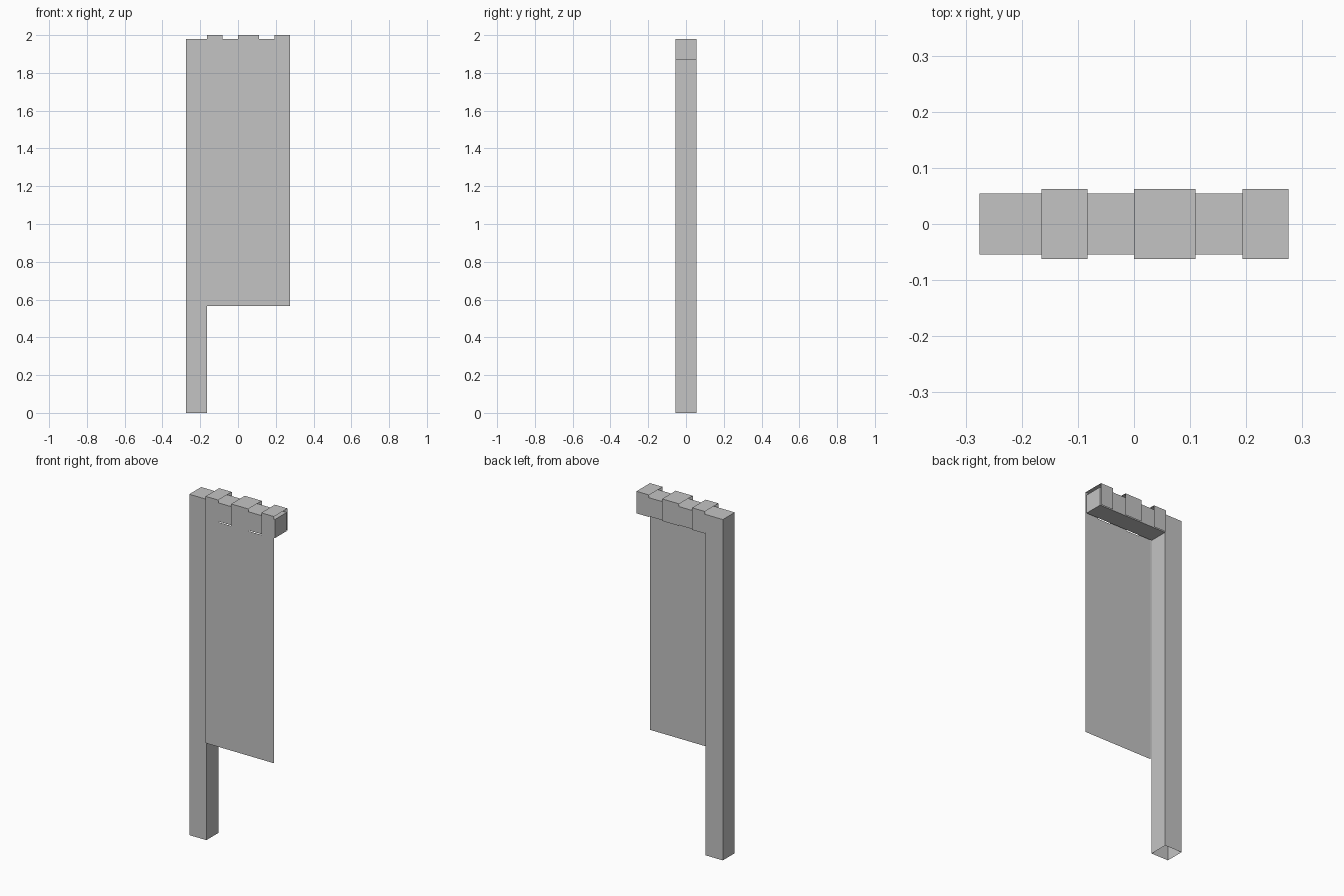
import bpy
import bmesh

cube = bpy.data.objects.get("Cube")
if cube:
    bpy.data.objects.remove(cube, do_unlink=True)

# Single flat colour
grey = bpy.data.materials.new("plain grey")
grey.use_nodes = True
colour = (0.55, 0.55, 0.55, 1)
grey.diffuse_color = colour
grey.node_tree.nodes["Principled BSDF"].inputs["Base Color"].default_value = colour

HALF = 0.0547          # half width of the pole and crossbar
WRAP = 0.062           # distance of the cloth from the bar's centre line
LEFT, INNER, RIGHT = -0.275, -0.165, 0.275
TOP, BAR_BOTTOM, CLOTH_TOP, HEM = 1.98, 1.872, 2.0, 0.567


def finish(name, bm):
    mesh = bpy.data.meshes.new(name)
    bm.to_mesh(mesh)
    bm.free()
    mesh.materials.append(grey)
    obj = bpy.data.objects.new(name, mesh)
    bpy.context.collection.objects.link(obj)
    return obj


def beam(name, x0, x1, z0, z1, open_side=None):
    """Square beam; the face looking along open_side is left out."""
    bm = bmesh.new()
    bmesh.ops.create_cube(bm, size=1)
    for v in bm.verts:
        v.co.x = x1 if v.co.x > 0 else x0
        v.co.y = HALF if v.co.y > 0 else -HALF
        v.co.z = z1 if v.co.z > 0 else z0
    bm.normal_update()
    if open_side:
        gone = [f for f in bm.faces if f.normal.dot(open_side) > 0.9]
        bmesh.ops.delete(bm, geom=gone, context='FACES')
    finish(name, bm)


def sheet(name, profile, x0, x1):
    """Thin cloth: a (y, z) profile swept from x0 to x1."""
    bm = bmesh.new()
    rows = [[bm.verts.new((x, y, z)) for x in (x0, x1)] for y, z in profile]
    for a, b in zip(rows, rows[1:]):
        bm.faces.new((a[0], a[1], b[1], b[0]))
    finish(name, bm)


# Pole, hollow at the foot, and the crossbar on its left side
beam("pole", LEFT, INNER, 0, TOP, open_side=(0, 0, -1))
beam("crossbar", INNER, RIGHT, BAR_BOTTOM, TOP, open_side=(-1, 0, 0))

# Hanging cloth in front of the bar
sheet("banner_cloth", [(-WRAP, HEM), (-WRAP, BAR_BOTTOM)], INNER, RIGHT)

# Loops of cloth folded over the crossbar
loop_profile = [(-WRAP, BAR_BOTTOM), (-WRAP, CLOTH_TOP),
                (WRAP, CLOTH_TOP), (WRAP, BAR_BOTTOM)]
spans = {"inner": (INNER, -0.083), "middle": (0, 0.11), "outer": (0.193, RIGHT)}
for place, (x0, x1) in spans.items():
    sheet(place + "_cloth_loop", loop_profile, x0, x1)
